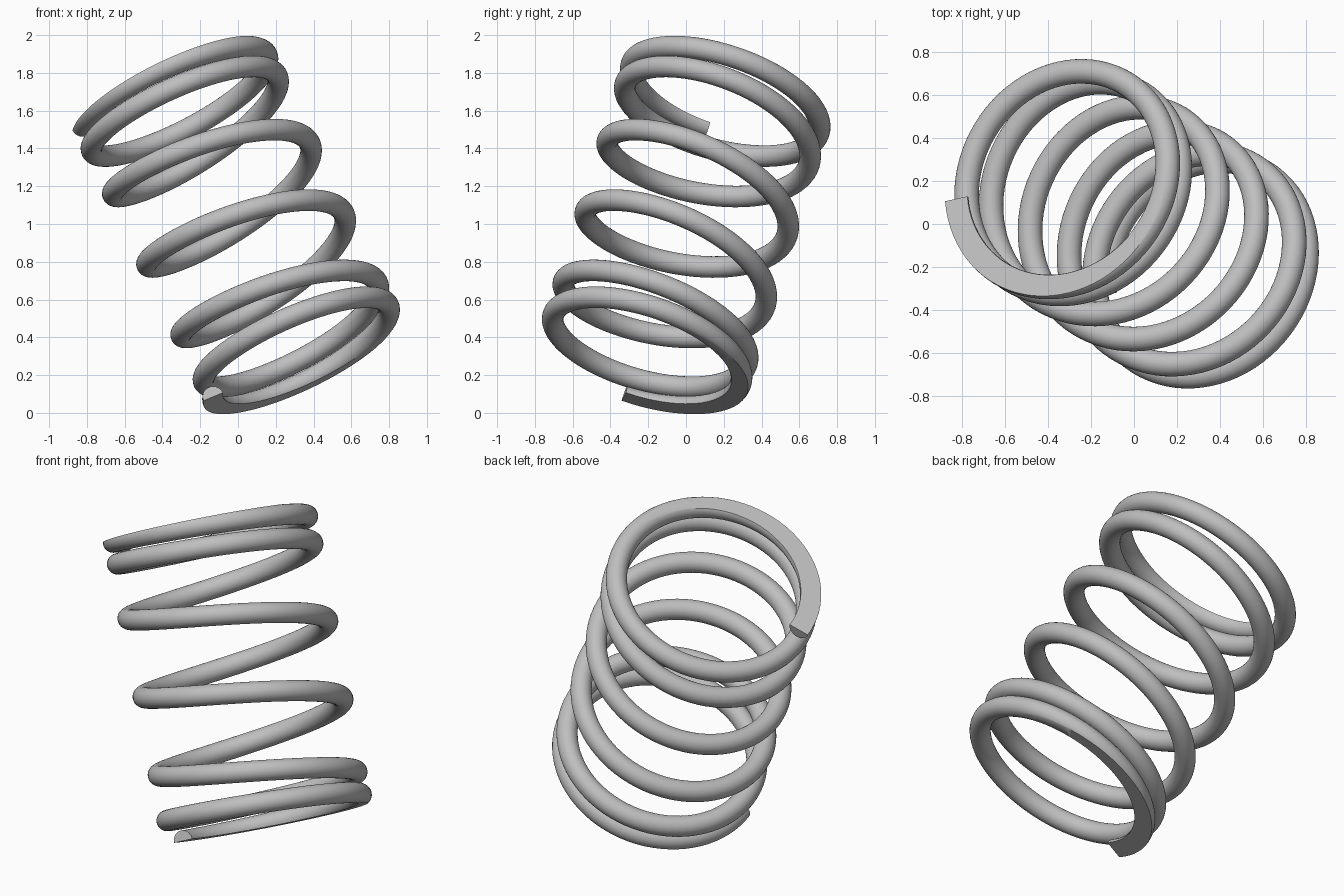
import bpy, bmesh, math
from mathutils import Vector

if "Cube" in bpy.data.objects:
    bpy.data.objects.remove(bpy.data.objects["Cube"], do_unlink=True)

# Spring proportions
COIL_R, WIRE_R = 0.528, 0.057
TURNS, STEPS, SIDES = 6, 80, 28
CLOSED_PITCH, HALF_HEIGHT = 0.12, 0.826
CLOSED_TURNS, BLEND = 1.5, 0.25
OPEN_PITCH = (HALF_HEIGHT - CLOSED_TURNS * CLOSED_PITCH) / (TURNS / 2 - CLOSED_TURNS)

# Tilted frame: coil axis and the direction of both wire ends
axis = Vector((-0.42, 0.27, 0.866)).normalized()
start = Vector((-0.48, -0.105, -0.195))
start = (start - axis * start.dot(axis)).normalized()
side = start.cross(axis)          # left-handed winding
centre = Vector((0, 0, 1))


def rise(t):
    """Height along the axis after t turns, from the lower end to the middle."""
    u = min(max((t - CLOSED_TURNS + BLEND) / (2 * BLEND), 0), 1)
    extra = 2 * BLEND * (u ** 3 - u ** 4 / 2)
    extra += max(t - CLOSED_TURNS - BLEND, 0)
    return CLOSED_PITCH * t + (OPEN_PITCH - CLOSED_PITCH) * extra


def height(t):
    half = TURNS / 2
    return rise(t) - HALF_HEIGHT if t <= half else HALF_HEIGHT - rise(TURNS - t)


def radial(t):
    a = math.tau * t
    return start * math.cos(a) + side * math.sin(a)


def point(t):
    return centre + axis * height(t) + radial(t) * COIL_R


# Sweep the round wire along the helix
bm = bmesh.new()
rings = []
for i in range(TURNS * STEPS + 1):
    t = i / STEPS
    tangent = (point(t + 0.001) - point(t - 0.001)).normalized()
    out = radial(t)
    up = tangent.cross(out).normalized()
    rings.append([bm.verts.new(point(t) + WIRE_R * (
        out * math.cos(math.tau * k / SIDES) + up * math.sin(math.tau * k / SIDES)))
        for k in range(SIDES)])
for a, b in zip(rings, rings[1:]):
    for k in range(SIDES):
        n = (k + 1) % SIDES
        bm.faces.new((a[k], a[n], b[n], b[k]))
bm.faces.new(rings[0])
bm.faces.new(rings[-1])

# Grind both ends flat
for sign in (-1, 1):
    cut = bmesh.ops.bisect_plane(
        bm, geom=bm.verts[:] + bm.edges[:] + bm.faces[:], dist=1e-5,
        plane_co=centre + axis * sign * HALF_HEIGHT, plane_no=axis * sign,
        clear_outer=True)
    rim = [e for e in bm.edges if e.is_boundary]
    bmesh.ops.triangle_fill(bm, edges=rim, use_beauty=True, normal=axis * sign)
bmesh.ops.recalc_face_normals(bm, faces=bm.faces[:])

mesh = bpy.data.meshes.new("coil_spring")
bm.to_mesh(mesh)
bm.free()
spring = bpy.data.objects.new("coil_spring", mesh)
bpy.context.collection.objects.link(spring)

# Plain steel
steel = bpy.data.materials.new("steel_grey")
steel.use_nodes = True
colour = (0.52, 0.52, 0.52, 1)
steel.diffuse_color = colour
steel.node_tree.nodes["Principled BSDF"].inputs["Base Color"].default_value = colour
mesh.materials.append(steel)

bpy.ops.object.select_all(action="DESELECT")
spring.select_set(True)
bpy.context.view_layer.objects.active = spring
bpy.ops.object.shade_smooth_by_angle(angle=math.radians(35))
